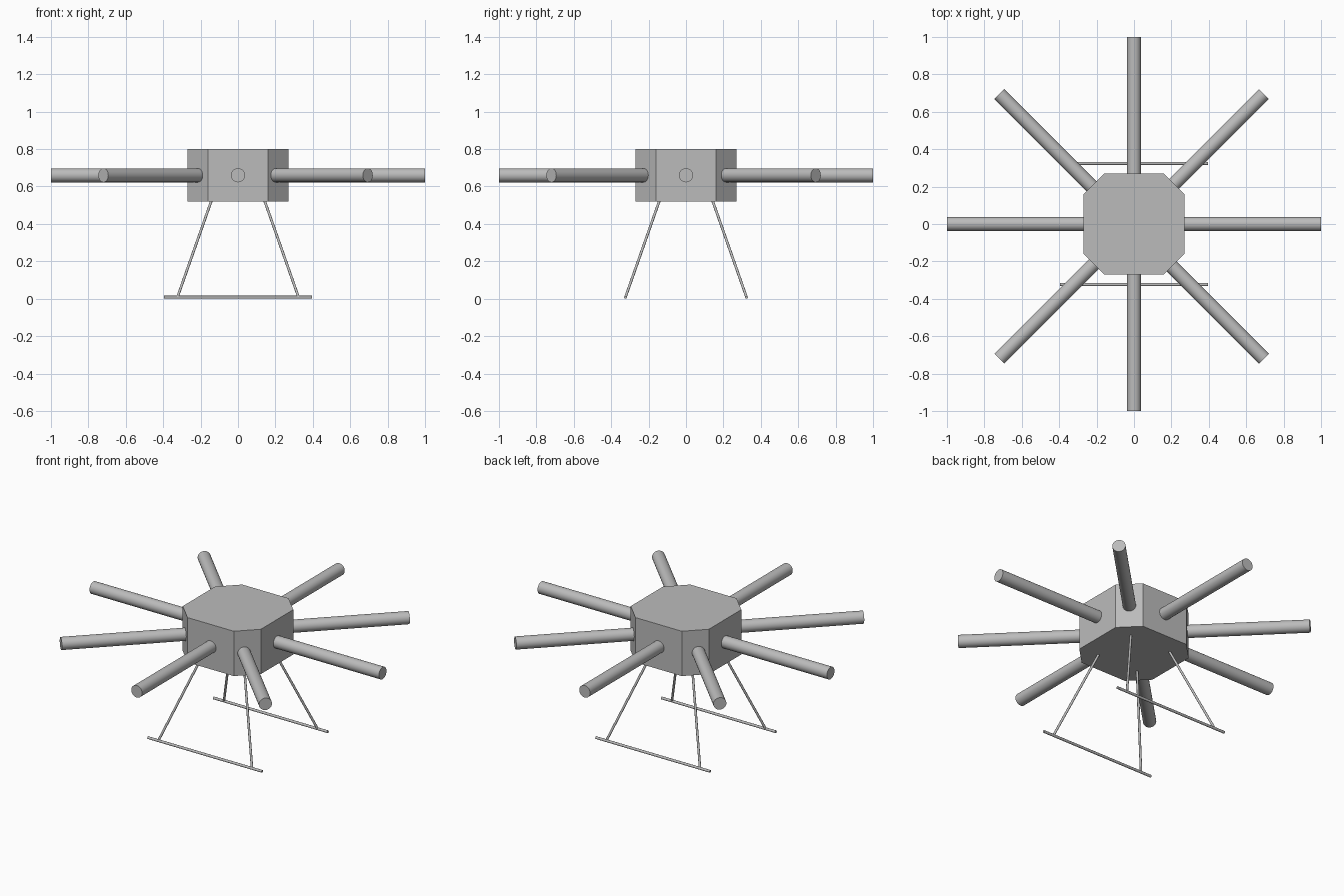
import bpy, bmesh, math
from mathutils import Vector

cube = bpy.data.objects.get("Cube")
if cube:
    bpy.data.objects.remove(cube, do_unlink=True)

# Single grey material
grey = bpy.data.materials.new("grey")
grey.use_nodes = True
grey.diffuse_color = (0.5, 0.5, 0.5, 1)
grey.node_tree.nodes["Principled BSDF"].inputs["Base Color"].default_value = grey.diffuse_color


def rod(name, start, end, radius, sides):
    """Smooth-sided cylinder between two points."""
    start, end = Vector(start), Vector(end)
    axis = end - start
    bpy.ops.mesh.primitive_cylinder_add(vertices=sides, radius=radius,
                                        depth=axis.length, location=(start + end) / 2)
    obj = bpy.context.object
    obj.name = name
    obj.rotation_euler = axis.to_track_quat('Z', 'Y').to_euler()
    obj.data.materials.append(grey)
    bpy.ops.object.shade_smooth_by_angle(angle=math.radians(40))
    return obj


# Body: square block with chamfered vertical corners
half, flat, bottom, top = 0.27, 0.16, 0.52, 0.80
outline = [(flat, -half), (half, -flat), (half, flat), (flat, half),
           (-flat, half), (-half, flat), (-half, -flat), (-flat, -half)]
bm = bmesh.new()
base = bm.faces.new([bm.verts.new((x, y, bottom)) for x, y in outline])
extruded = bmesh.ops.extrude_face_region(bm, geom=[base])["geom"]
bmesh.ops.translate(bm, vec=(0, 0, top - bottom),
                    verts=[g for g in extruded if isinstance(g, bmesh.types.BMVert)])
bmesh.ops.recalc_face_normals(bm, faces=bm.faces)
mesh = bpy.data.meshes.new("body")
bm.to_mesh(mesh)
bm.free()
mesh.materials.append(grey)
bpy.context.collection.objects.link(bpy.data.objects.new("body", mesh))

# Eight radial arms; the diagonal set sits slightly off centre
arm_z = 0.66
for i in range(8):
    angle = i * math.pi / 4
    direction = Vector((math.cos(angle), math.sin(angle), 0))
    shift = -0.013 if i % 2 else 0
    centre = Vector((shift, shift, arm_z))
    rod(f"arm_{i + 1}", centre + direction * 0.12, centre + direction, 0.0375, 32)

# Landing gear: two skids, each on two splayed legs
for side, y in (("front", -1), ("back", 1)):
    rod(f"{side}_skid", (-0.395, y * 0.324, 0.008), (0.395, y * 0.324, 0.008), 0.008, 16)
    for hand, x in (("right", -1), ("left", 1)):
        rod(f"{side}_{hand}_leg", (x * 0.14, y * 0.14, 0.53),
            (x * 0.323, y * 0.323, 0.01), 0.007, 16)
